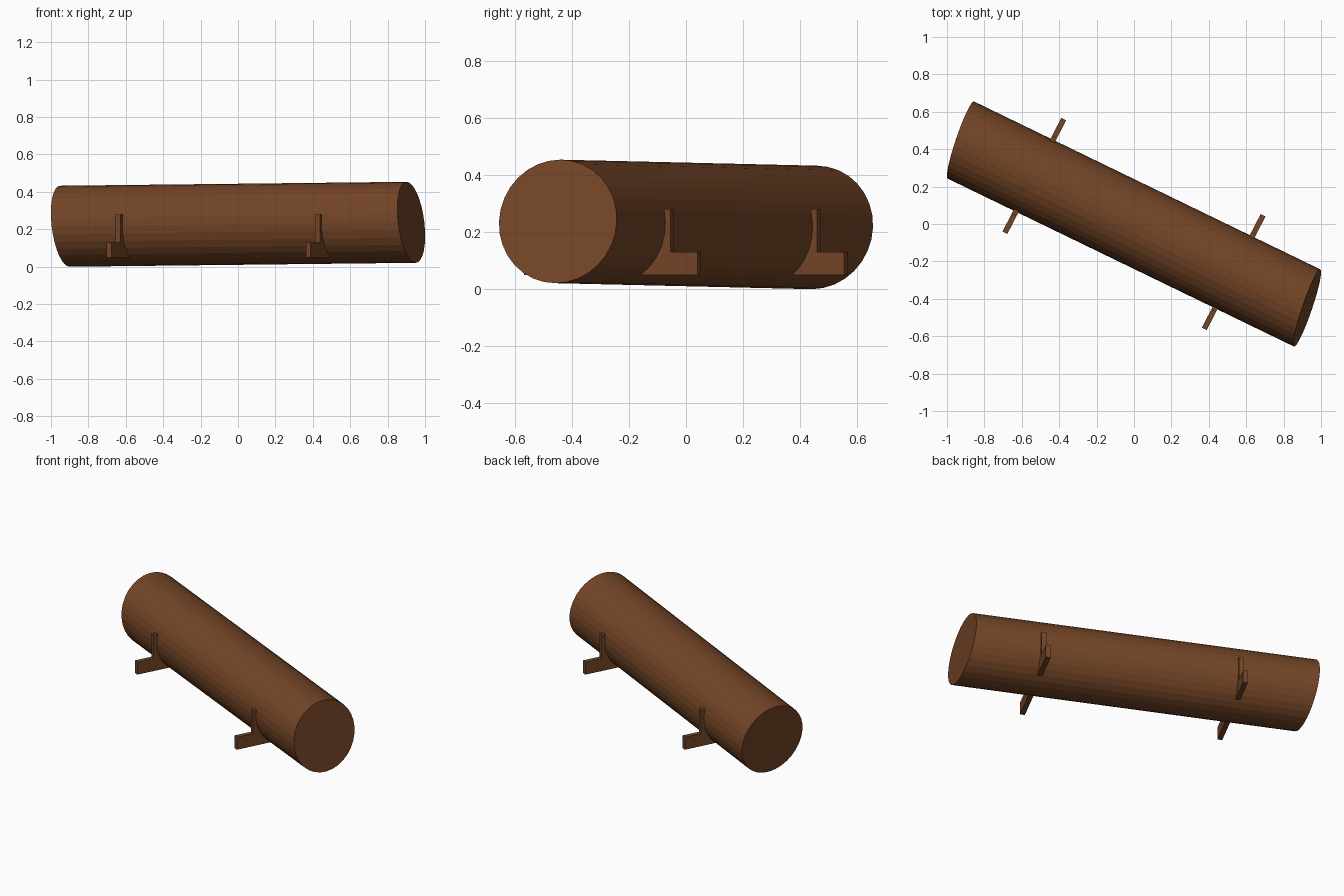
import bpy, bmesh
from mathutils import Vector, Matrix

if "Cube" in bpy.data.objects:
    bpy.data.objects.remove(bpy.data.objects["Cube"])

wood = bpy.data.materials.new("brown wood")
wood.diffuse_color = (0.175, 0.06, 0.02, 1)
wood.use_nodes = True
wood.node_tree.nodes["Principled BSDF"].inputs["Base Color"].default_value = wood.diffuse_color

MID = Vector((0, 0, 0.2265))            # middle of the log
HALF = Vector((0.926, -0.449, 0.0105))  # middle to right end
CAP_NORMAL = Vector((0.94, -0.32, 0.12)).normalized()
RADIUS = 0.218


def finish(name, bm):
    bmesh.ops.recalc_face_normals(bm, faces=bm.faces[:])
    mesh = bpy.data.meshes.new(name)
    bm.to_mesh(mesh)
    bm.free()
    mesh.materials.append(wood)
    obj = bpy.data.objects.new(name, mesh)
    bpy.context.collection.objects.link(obj)
    return obj


def extrude_face(bm, face, offset):
    new = bmesh.ops.extrude_face_region(bm, geom=[face], use_keep_orig=True)
    verts = [g for g in new["geom"] if isinstance(g, bmesh.types.BMVert)]
    bmesh.ops.translate(bm, verts=verts, vec=offset)


# Log: a disc swept along a slightly skewed axis
bm = bmesh.new()
turn = CAP_NORMAL.to_track_quat('Z', 'Y').to_matrix().to_4x4()
bmesh.ops.create_circle(bm, cap_ends=True, segments=32, radius=RADIUS,
                        matrix=Matrix.Translation(MID - HALF) @ turn)
bm.faces.ensure_lookup_table()
extrude_face(bm, bm.faces[0], HALF * 2)
finish("log", bm)

# Cradle supports: stepped plates crossing the log, with feet and uprights
across = Vector((0.46, 0.888, 0)).normalized()
thick_dir = Vector((across.y, -across.x, 0))
THICK = 0.029
half_profile = [(0.342, 0.05), (0.342, 0.13), (0.235, 0.13), (0.235, 0.28)]
profile = half_profile + [(-u, z) for u, z in reversed(half_profile)]

for name, x, y in (("left_support", -0.533, 0.257), ("right_support", 0.533, -0.257)):
    bm = bmesh.new()
    base = Vector((x, y, 0)) - thick_dir * THICK / 2
    face = bm.faces.new([bm.verts.new(base + across * u + Vector((0, 0, z)))
                         for u, z in profile])
    extrude_face(bm, face, thick_dir * THICK)
    finish(name, bm)
